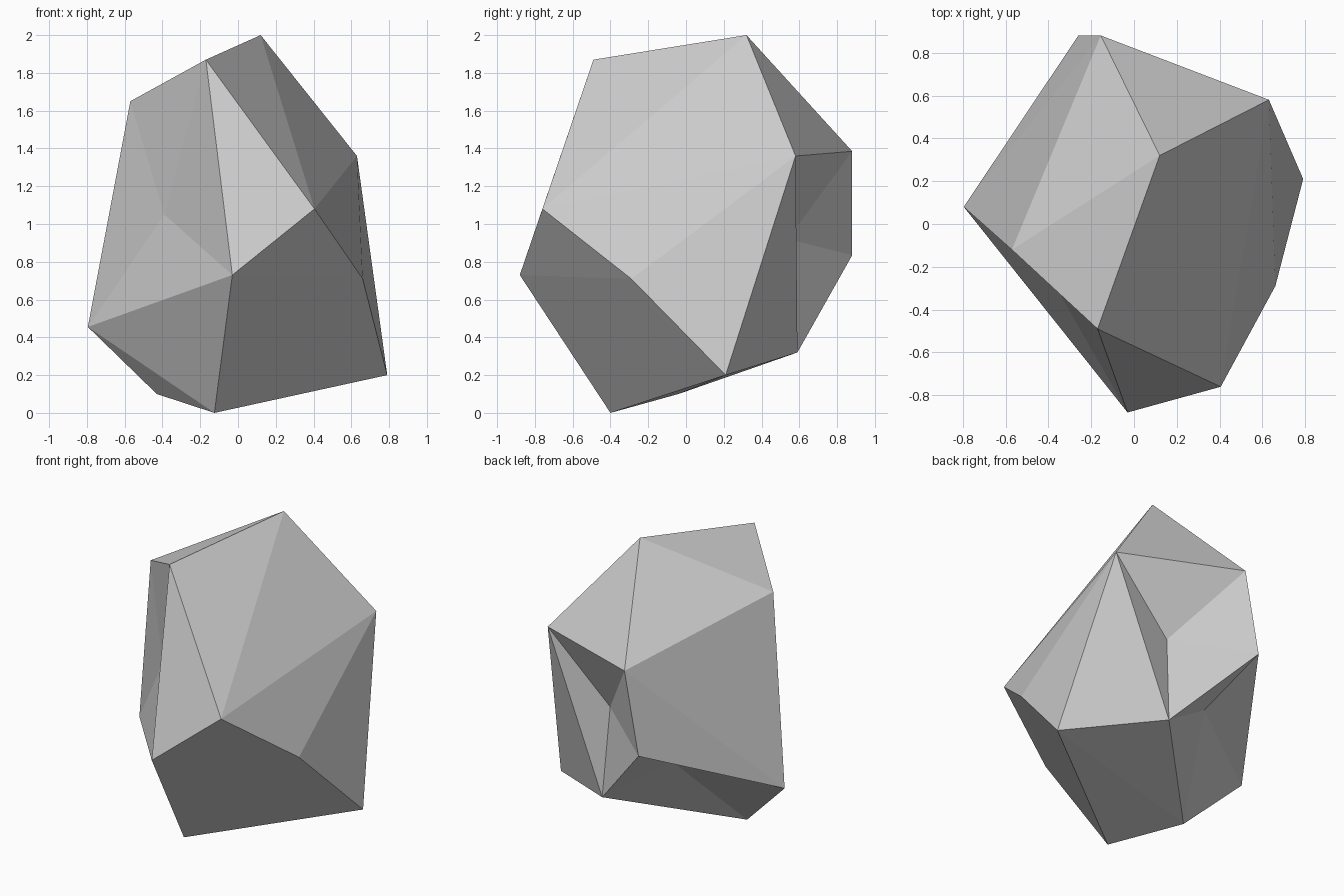
import bpy, bmesh

if "Cube" in bpy.data.objects:
    bpy.data.objects.remove(bpy.data.objects["Cube"])

# Outer corners of the boulder
corners = {
    "peak": (0.12, 0.32, 2.0), "brow": (-0.17, -0.49, 1.87),
    "left_shoulder": (-0.57, -0.12, 1.65), "right_shoulder": (0.63, 0.58, 1.36),
    "front_right": (0.405, -0.76, 1.08), "front": (-0.03, -0.88, 0.73),
    "left": (-0.795, 0.08, 0.455), "right_foot": (0.79, 0.21, 0.2),
    "right": (0.66, -0.29, 0.71), "base": (-0.125, -0.4, 0.0),
    "left_foot": (-0.43, -0.04, 0.1), "back_high": (-0.155, 0.88, 1.385),
    "back_low": (-0.26, 0.88, 0.835), "back_foot": (0.215, 0.59, 0.32),
}

# Chipped hollows: deepest point and the ring of corners around it
dents = [
    ((-0.39, -0.25, 1.05), ("left_shoulder", "brow", "front", "left")),
    ((0.19, 0.54, 0.92), ("right_shoulder", "back_high", "back_low", "back_foot")),
    ((-0.2, 0.435, 0.613), ("back_low", "left", "left_foot", "back_foot")),
]

# Convex body
bm = bmesh.new()
v = {name: bm.verts.new(co) for name, co in corners.items()}
bmesh.ops.convex_hull(bm, input=list(bm.verts))

# Replace the hull faces inside each ring with a fan to the hollow point
for co, names in dents:
    ring = [v[n] for n in names]
    inside = [f for f in bm.faces if all(p in ring for p in f.verts)]
    bmesh.ops.delete(bm, geom=inside, context='FACES')
    centre = bm.verts.new(co)
    for a, b in zip(ring, ring[1:] + ring[:1]):
        bm.faces.new((a, b, centre))

bmesh.ops.recalc_face_normals(bm, faces=list(bm.faces))
mesh = bpy.data.meshes.new("boulder")
bm.to_mesh(mesh)
bm.free()
bpy.context.collection.objects.link(bpy.data.objects.new("boulder", mesh))
